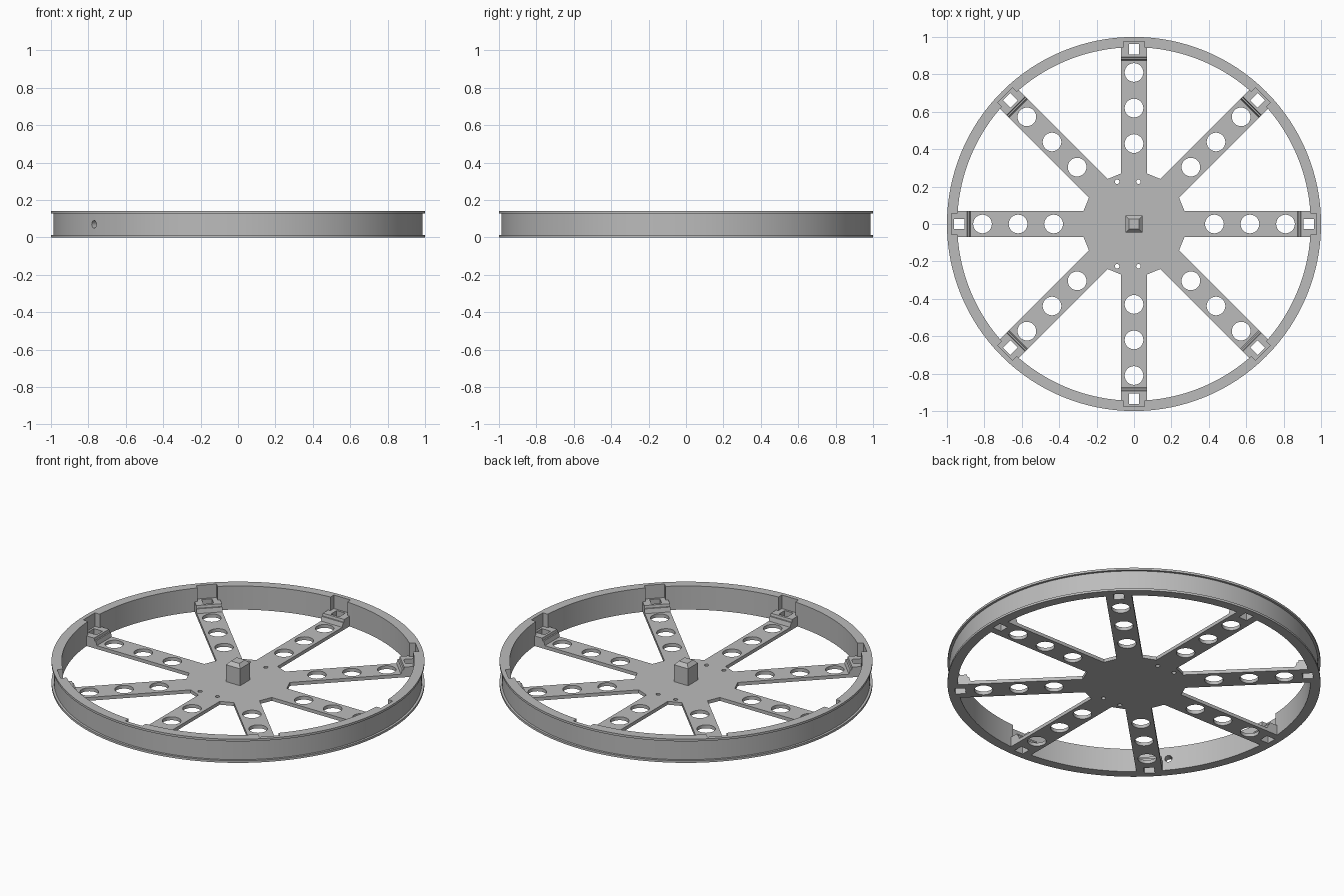
import bpy, bmesh, math
from mathutils import Matrix, Vector

if "Cube" in bpy.data.objects:
    bpy.data.objects.remove(bpy.data.objects["Cube"])

HEIGHT, PLATE, LEDGE = 0.14, 0.02, 0.06
HALF = 0.07            # half width of a spoke
SPOKES = [Matrix.Rotation(i * math.pi / 4, 4, 'Z') for i in range(8)]

grey = bpy.data.materials.new("plain_grey")
grey.use_nodes = True
grey.diffuse_color = (0.5, 0.5, 0.5, 1)
grey.node_tree.nodes["Principled BSDF"].inputs["Base Color"].default_value = (0.5, 0.5, 0.5, 1)


def finish(name, bm):
    bmesh.ops.recalc_face_normals(bm, faces=bm.faces)
    mesh = bpy.data.meshes.new(name)
    bm.to_mesh(mesh)
    bm.free()
    obj = bpy.data.objects.new(name, mesh)
    bpy.context.collection.objects.link(obj)
    mesh.materials.append(grey)
    return obj


def prism(bm, points, direction):
    face = bm.faces.new([bm.verts.new(p) for p in points])
    out = bmesh.ops.extrude_face_region(bm, geom=[face])["geom"]
    moved = [v for v in out if isinstance(v, bmesh.types.BMVert)]
    bmesh.ops.translate(bm, verts=moved, vec=Vector(direction))


def box(bm, lo, hi, turn=Matrix()):
    size = Vector(hi) - Vector(lo)
    mid = (Vector(hi) + Vector(lo)) / 2
    bmesh.ops.create_cube(bm, size=1, matrix=turn @ Matrix.Translation(mid) @ Matrix.Diagonal((*size, 1)))


def rod(bm, radius, depth, matrix, sides=32):
    bmesh.ops.create_cone(bm, cap_ends=True, segments=sides, radius1=radius,
                          radius2=radius, depth=depth, matrix=matrix)


def activate(obj):
    bpy.ops.object.select_all(action='DESELECT')
    obj.select_set(True)
    bpy.context.view_layer.objects.active = obj


def cut(obj, bm):
    cutter = finish("cutter", bm)
    cutter.hide_render = True
    mod = obj.modifiers.new("cut", 'BOOLEAN')
    mod.operation, mod.solver, mod.object = 'DIFFERENCE', 'EXACT', cutter
    activate(obj)
    bpy.ops.object.modifier_apply(modifier=mod.name)
    bpy.data.objects.remove(cutter)


def windows():
    bm = bmesh.new()
    for turn in SPOKES:
        box(bm, (0.907, -0.028, -0.1), (0.963, 0.028, 0.3), turn)
    return bm


# Flanged rim, spun from its cross-section
lip = 0.013
section = [(0.945, 0), (1, 0), (1, lip), (0.987, lip), (0.987, HEIGHT - lip),
           (1, HEIGHT - lip), (1, HEIGHT), (0.945, HEIGHT)]
bm = bmesh.new()
loop = [bm.verts.new((r, 0, z)) for r, z in section]
edges = [bm.edges.new((loop[i - 1], loop[i])) for i in range(len(loop))]
bmesh.ops.spin(bm, geom=loop + edges, cent=(0, 0, 0), axis=(0, 0, 1),
               angle=math.tau, steps=128, use_duplicate=False)
bmesh.ops.remove_doubles(bm, verts=bm.verts, dist=0.0001)
rim = finish("rim", bm)

# Slots behind each spoke end, and one radial hole in the rim
bm = bmesh.new()
for turn in SPOKES:
    box(bm, (0.9, -0.055, LEDGE), (0.975, 0.055, 0.3), turn)
around = Matrix.Rotation(math.pi + math.acos(0.78), 4, 'Z')
rod(bm, 0.02, 0.2, around @ Matrix.Translation((0.97, 0, HEIGHT / 2)) @ Matrix.Rotation(math.pi / 2, 4, 'Y'))
cut(rim, bm)
cut(rim, windows())

# Hub and eight spokes as one flat plate
bm = bmesh.new()
corners = [(0.27, -HALF, 0), (0.97, -HALF, 0), (0.97, HALF, 0), (0.27, HALF, 0)]
prism(bm, [turn @ Vector(c) for turn in SPOKES for c in corners], (0, 0, PLATE))
plate = finish("hub_and_spokes", bm)

# Lightening holes and small screw holes
bm = bmesh.new()
for turn in SPOKES:
    for r in (0.43, 0.62, 0.81):
        rod(bm, 0.05, 0.2, turn @ Matrix.Translation((r, 0, 0)))
for x in (-0.09, 0.024):
    for y in (-0.226, 0.226):
        rod(bm, 0.012, 0.2, Matrix.Translation((x, y, 0)), 16)
cut(plate, bm)
cut(plate, windows())

# Sloped mounting blocks where the spokes meet the rim
bm = bmesh.new()
side = [(0.875, PLATE), (0.882, 0.045), (0.89, 0.045), (0.893, LEDGE), (0.955, LEDGE), (0.955, PLATE)]
for turn in SPOKES:
    prism(bm, [turn @ Vector((r, -HALF, z)) for r, z in side],
          turn @ Vector((0, 2 * HALF, 0)))
blocks = finish("mounting_blocks", bm)
cut(blocks, windows())

# Square centre post with a chamfered top
bm = bmesh.new()
box(bm, (-0.046, -0.046, PLATE / 2), (0.046, 0.046, 0.12))
top = max(bm.faces, key=lambda f: f.calc_center_median().z)
cap = bmesh.ops.extrude_face_region(bm, geom=[top])["geom"]
bmesh.ops.delete(bm, geom=[top], context='FACES_ONLY')
for v in cap:
    if isinstance(v, bmesh.types.BMVert):
        v.co = (v.co.x * 0.6, v.co.y * 0.6, HEIGHT)
post = finish("centre_post", bm)

for obj in (rim, plate):
    activate(obj)
    bpy.ops.object.shade_smooth_by_angle(angle=math.radians(30))
